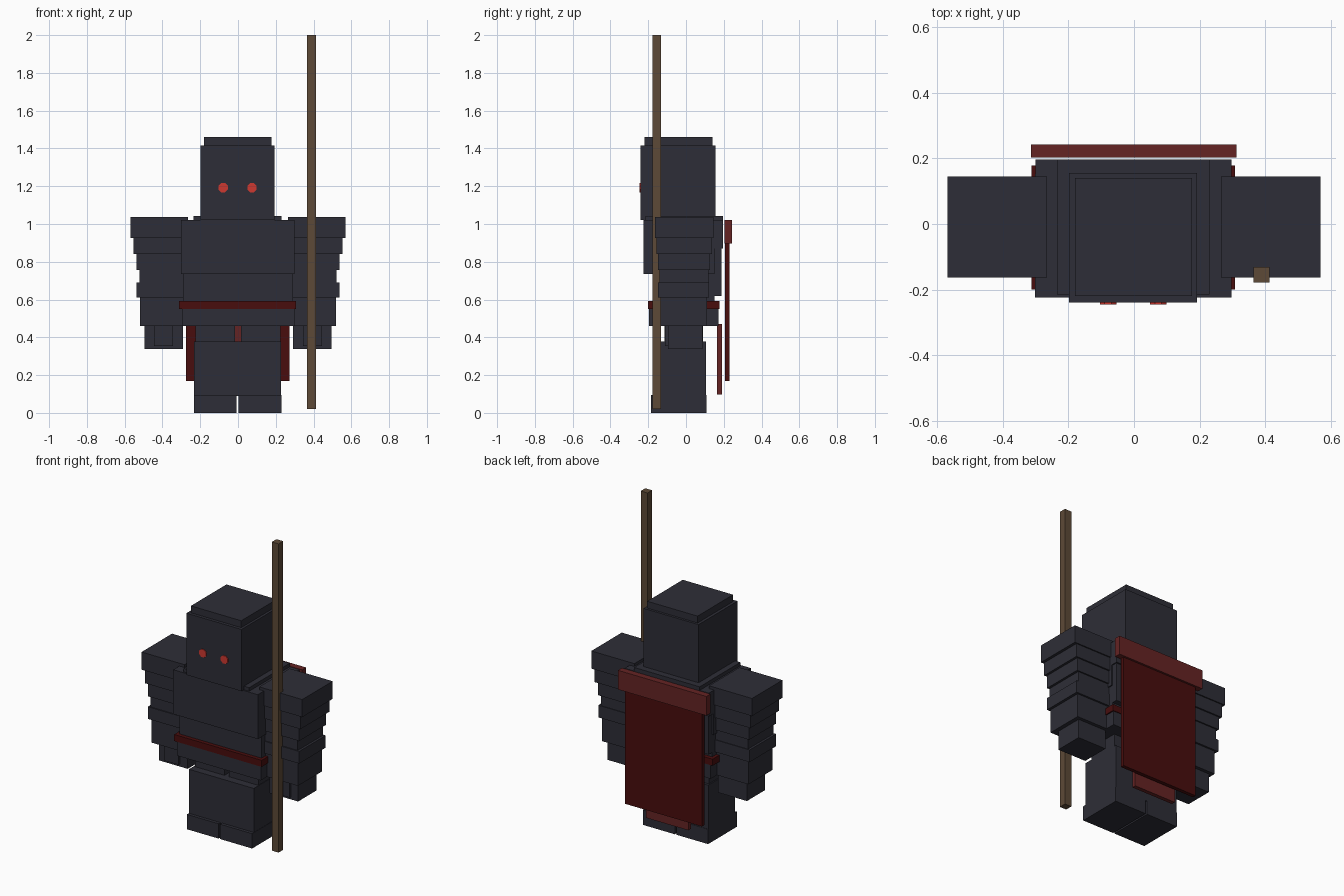
import bpy
from math import radians

cube = bpy.data.objects.get("Cube")
if cube:
    bpy.data.objects.remove(cube, do_unlink=True)


def material(name, r, g, b):
    mat = bpy.data.materials.new(name)
    mat.use_nodes = True
    mat.diffuse_color = (r, g, b, 1)
    shader = mat.node_tree.nodes["Principled BSDF"]
    shader.inputs["Base Color"].default_value = (r, g, b, 1)
    shader.inputs["Roughness"].default_value = 0.9
    return mat


ARMOUR = material("dark slate", 0.027, 0.027, 0.038)
DARK_RED = material("dark red", 0.065, 0.004, 0.004)
RED = material("muted red", 0.13, 0.017, 0.017)
EYE = material("bright red", 0.62, 0.04, 0.03)
WOOD = material("brown wood", 0.11, 0.068, 0.038)


def box(name, x, y, z, mat=ARMOUR):
    """Box from (min, max) pairs along each axis."""
    centre = [(a + b) / 2 for a, b in (x, y, z)]
    bpy.ops.mesh.primitive_cube_add(size=1, location=centre)
    ob = bpy.context.object
    ob.name = name
    ob.scale = [b - a for a, b in (x, y, z)]
    bpy.ops.object.transform_apply(location=False, rotation=False, scale=True)
    ob.data.materials.append(mat)
    return ob


def pair(name, x, y, z, mat=ARMOUR):
    """Box on the left side (+x) and its mirrored twin."""
    box("left_" + name, x, y, z, mat)
    box("right_" + name, (-x[1], -x[0]), y, z, mat)


# Head and eyes
box("head", (-0.198, 0.193), (-0.24, 0.155), (1.02, 1.416))
box("head_cap", (-0.18, 0.177), (-0.22, 0.14), (1.416, 1.46))
for side, x in (("right", -0.079), ("left", 0.074)):
    bpy.ops.mesh.primitive_cylinder_add(
        vertices=8, radius=0.027, depth=0.008,
        location=(x, -0.242, 1.192), rotation=(radians(90), radians(22.5), 0))
    eye = bpy.context.object
    eye.name = side + "_eye"
    eye.data.materials.append(EYE)

# Torso
box("collar", (-0.235, 0.23), (-0.215, 0.197), (0.99, 1.043))
box("chest_plate", (-0.302, 0.298), (-0.225, 0.152), (0.735, 1.02))
box("upper_back_plate", (-0.30, 0.297), (0.145, 0.197), (0.87, 1.02))
box("lower_back_plate", (-0.292, 0.29), (0.145, 0.187), (0.62, 0.87))
box("abdomen", (-0.292, 0.29), (-0.175, 0.152), (0.59, 0.74))
box("belt", (-0.313, 0.308), (-0.2, 0.178), (0.55, 0.592), DARK_RED)
box("hips", (-0.296, 0.3), (-0.197, 0.173), (0.46, 0.552))

# Layered arms: outer x, front y, back y, bottom z, top z
layers = [
    ("shoulder", 0.57, -0.163, 0.145, 0.925, 1.038),
    ("arm_plate_upper", 0.552, -0.155, 0.137, 0.84, 0.925),
    ("arm_plate_middle", 0.537, -0.147, 0.127, 0.757, 0.84),
    ("arm_plate_lower", 0.522, -0.14, 0.118, 0.69, 0.757),
    ("elbow_plate", 0.537, -0.147, 0.122, 0.612, 0.69),
    ("forearm", 0.52, -0.135, 0.11, 0.46, 0.612),
]
for name, outer, front, back, low, high in layers:
    inner = 0.265 + 0.5 * (0.57 - outer)
    pair(name, (inner, outer), (front, back), (low, high))
pair("hand", (0.29, 0.494), (-0.096, 0.088), (0.338, 0.46))
pair("fingers", (0.345, 0.445), (-0.112, -0.09), (0.355, 0.46))

# Legs and feet
pair("thigh", (0.015, 0.225), (-0.115, 0.09), (0.37, 0.465))
box("shins", (-0.233, 0.228), (-0.165, 0.107), (0.09, 0.377))
box("left_foot", (0.003, 0.23), (-0.185, 0.109), (0, 0.095))
box("right_foot", (-0.233, -0.008), (-0.185, 0.109), (0, 0.095))

# Cloth at the back
box("cape", (-0.275, 0.272), (0.206, 0.23), (0.17, 0.9), DARK_RED)
box("cape_yoke", (-0.315, 0.313), (0.203, 0.243), (0.897, 1.02), RED)
box("back_cloth", (-0.15, 0.15), (0.164, 0.19), (0.097, 0.47), RED)

# Staff
box("staff", (0.365, 0.413), (-0.178, -0.132), (0.02, 2.0), WOOD)
